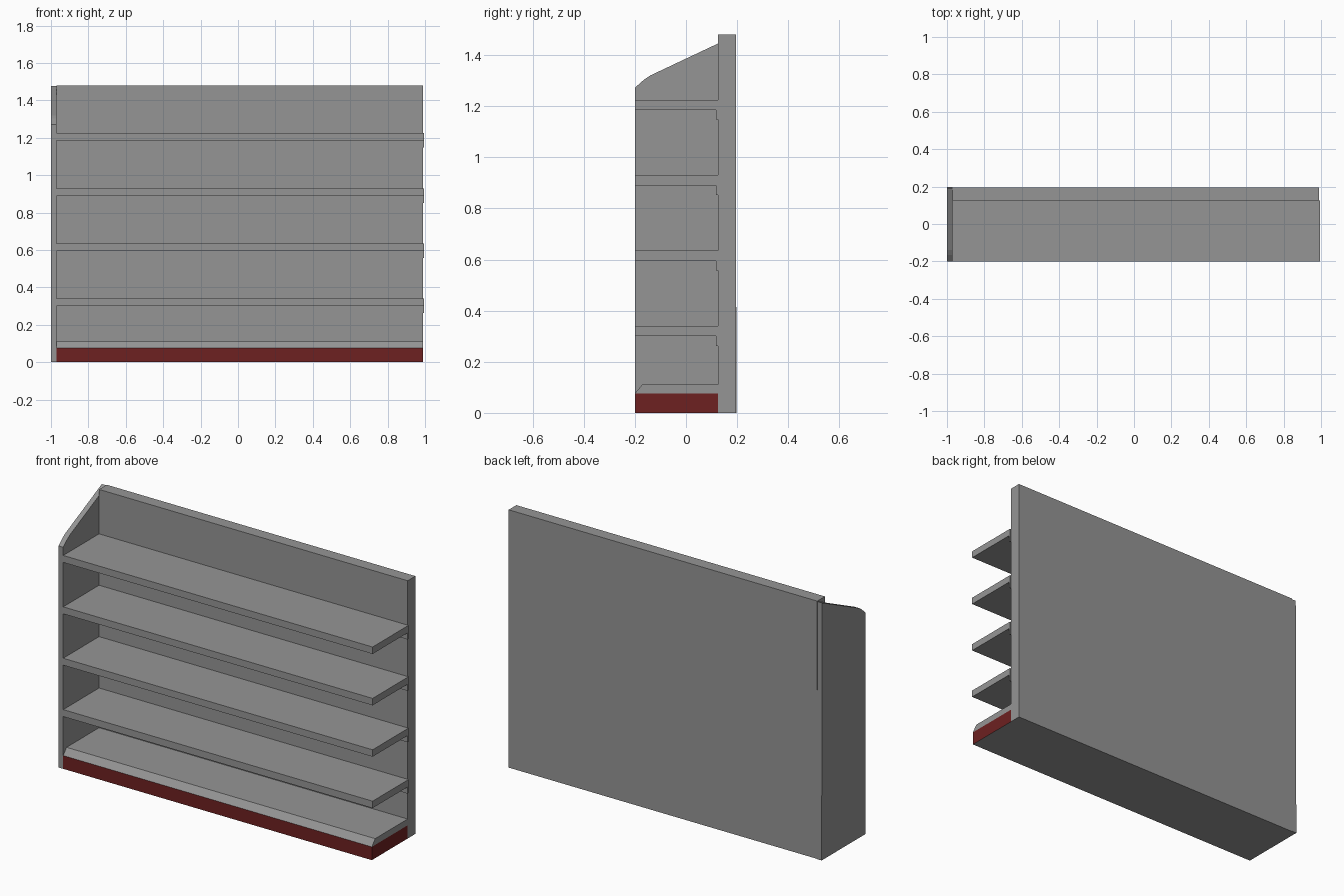
import bpy, bmesh

if "Cube" in bpy.data.objects:
    bpy.data.objects.remove(bpy.data.objects["Cube"])


def material(name, rgb):
    m = bpy.data.materials.new(name)
    m.diffuse_color = (*rgb, 1)
    m.use_nodes = True
    m.node_tree.nodes["Principled BSDF"].inputs["Base Color"].default_value = m.diffuse_color
    return m


GREY = material("grey_metal", (0.30, 0.30, 0.30))
RED = material("dark_red", (0.155, 0.015, 0.015))


def extrude_x(name, profile, x0, x1, mats):
    """Solid made from a closed (y, z) profile swept along x."""
    bm = bmesh.new()
    face = bm.faces.new([bm.verts.new((x0, y, z)) for y, z in profile])
    new = bmesh.ops.extrude_face_region(bm, geom=[face])["geom"]
    bmesh.ops.translate(bm, vec=(x1 - x0, 0, 0),
                        verts=[v for v in new if isinstance(v, bmesh.types.BMVert)])
    bmesh.ops.recalc_face_normals(bm, faces=bm.faces)
    me = bpy.data.meshes.new(name)
    bm.to_mesh(me)
    bm.free()
    for m in mats:
        me.materials.append(m)
    ob = bpy.data.objects.new(name, me)
    bpy.context.collection.objects.link(ob)
    return ob


def box(y0, y1, z0, z1):
    return [(y0, z0), (y1, z0), (y1, z1), (y0, z1)]


# back panel
extrude_x("back_panel", box(0.125, 0.195, 0, 1.48), -0.97, 0.99, [GREY])

# single end panel with sloped top
extrude_x("end_panel", [(-0.2, 0), (0.198, 0), (0.193, 1.477), (0.125, 1.445),
                        (-0.14, 1.32), (-0.165, 1.303), (-0.2, 1.272)],
          -1.0, -0.97, [GREY])

# four shelves, each with a lip hanging at the back
for i, top in enumerate((0.34, 0.635, 0.93, 1.225)):
    extrude_x(f"shelf_{i + 1}",
              [(-0.2, top - 0.04), (0.117, top - 0.04), (0.117, top - 0.078),
               (0.125, top - 0.078), (0.125, top), (-0.2, top)],
              -0.97, 0.995, [GREY])

# red plinth with grey underside
plinth = extrude_x("plinth", box(-0.2, 0.125, 0, 0.076), -0.97, 0.99, [RED, GREY])
for p in plinth.data.polygons:
    p.material_index = 1 if p.normal.z < -0.5 else 0

# bottom shelf with bevelled front edge
extrude_x("bottom_shelf", [(-0.2, 0.076), (0.125, 0.076), (0.125, 0.112), (-0.17, 0.112)],
          -0.97, 0.99, [GREY])
